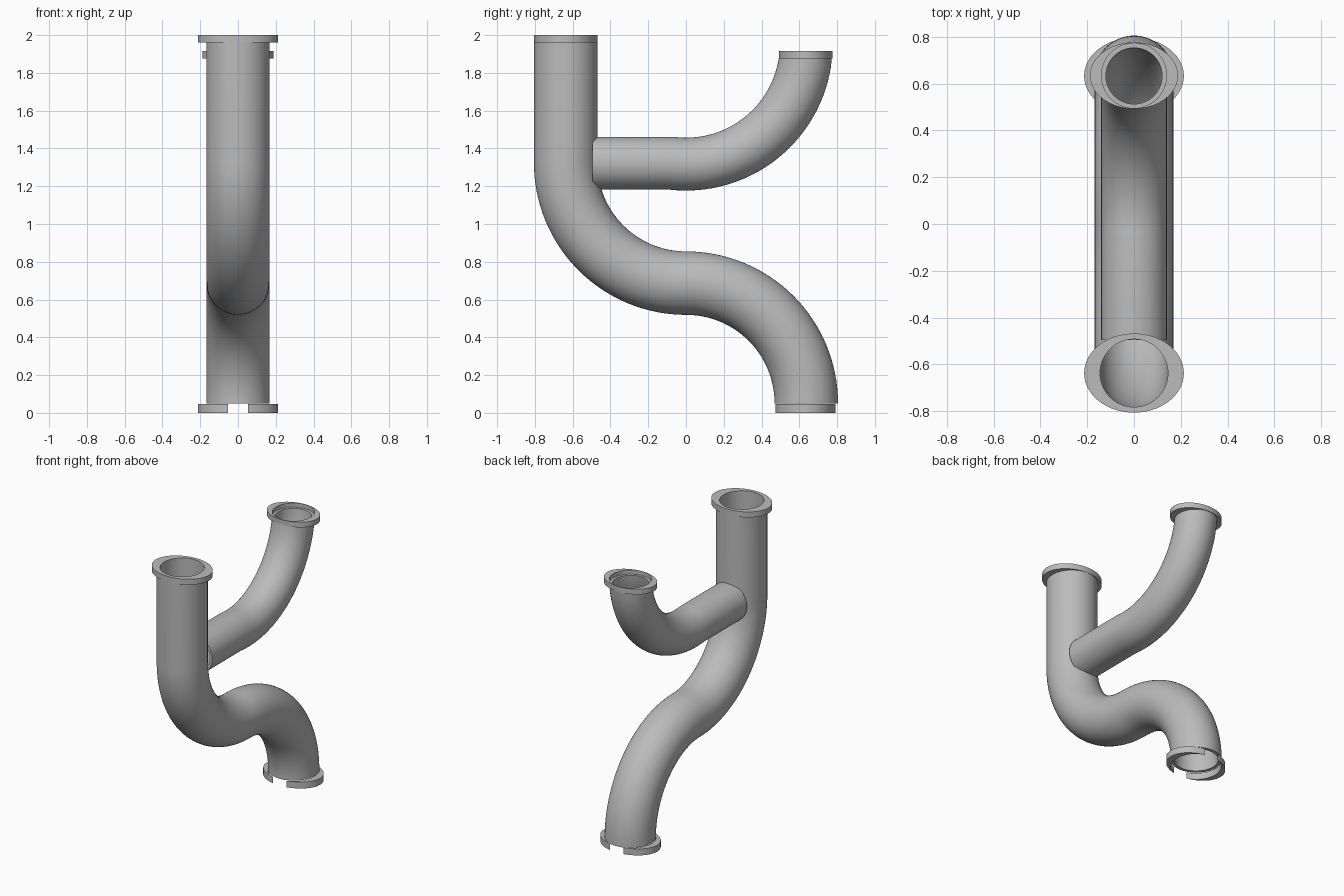
import bpy, bmesh
from math import sin, cos, pi, radians

cube = bpy.data.objects.get("Cube")
if cube:
    bpy.data.objects.remove(cube, do_unlink=True)

SIDES = 64
BEND = 0.637          # centreline radius of every bend

grey = bpy.data.materials.new("pipe grey")
grey.use_nodes = True
colour = (0.5, 0.5, 0.5, 1)
grey.diffuse_color = colour
grey.node_tree.nodes["Principled BSDF"].inputs["Base Color"].default_value = colour


def finish(name, bm):
    bmesh.ops.recalc_face_normals(bm, faces=bm.faces)
    mesh = bpy.data.meshes.new(name)
    bm.to_mesh(mesh)
    bm.free()
    mesh.materials.append(grey)
    obj = bpy.data.objects.new(name, mesh)
    bpy.context.collection.objects.link(obj)
    bpy.ops.object.select_all(action='DESELECT')
    obj.select_set(True)
    bpy.context.view_layer.objects.active = obj
    bpy.ops.object.shade_smooth_by_angle(angle=radians(35))
    return obj


def bridge(bm, rings):
    """Join closed rings in order, and the last back to the first."""
    for a, b in zip(rings, rings[1:] + rings[:1]):
        for i in range(SIDES):
            j = (i + 1) % SIDES
            bm.faces.new((a[i], a[j], b[j], b[i]))


def pipe(name, path, outer, inner):
    """Hollow pipe along (y, z, tilt) stations; tilt turns the ring about x."""
    bm = bmesh.new()
    rings = []
    for radius, stations in ((outer, path), (inner, path[::-1])):
        for y, z, tilt in stations:
            ring = []
            for i in range(SIDES):
                a = 2 * pi * i / SIDES
                s = radius * sin(a)
                ring.append(bm.verts.new((radius * cos(a), y + s * cos(tilt), z + s * sin(tilt))))
            rings.append(ring)
    bridge(bm, rings)
    return finish(name, bm)


def flange(name, y, bottom, top, half_x, half_y, hole):
    """Oval collar with a round hole."""
    bm = bmesh.new()
    rings = []
    for rx, ry, z in ((half_x, half_y, bottom), (half_x, half_y, top),
                      (hole, hole, top), (hole, hole, bottom)):
        rings.append([bm.verts.new((rx * cos(2 * pi * i / SIDES),
                                    y + ry * sin(2 * pi * i / SIDES), z))
                      for i in range(SIDES)])
    bridge(bm, rings)
    return finish(name, bm)


def arc(cy, cz, start, end, steps=32):
    """Bend stations; each ring lies along the radius from the bend centre."""
    angles = [radians(start + (end - start) * i / steps) for i in range(steps + 1)]
    return [(cy + BEND * cos(a), cz + BEND * sin(a), a) for a in angles]


# Main S-shaped pipe: straight riser, then two opposite quarter bends
upper = arc(0, 1.324, 180, 270)
lower = arc(0, 0.05, 90, 0)
# the second bend's rings are turned half round to match the first
lower = [(y, z, a + pi) for y, z, a in lower]
pipe("main_pipe", [(-BEND, 1.98, pi)] + upper + lower[1:], 0.168, 0.145)

# Branch pipe: short straight run, then a quarter bend ending level
bend = arc(0, 1.954, 263.3, 353.3)
bend[-1] = (bend[-1][0], 1.885, 2 * pi)
pipe("branch_pipe", [(-0.495, bend[0][1], 1.5 * pi)] + bend, 0.14, 0.12)

# Oval collars at the three open ends
flange("top_flange", -BEND, 1.96, 2.0, 0.213, 0.169, 0.145)
flange("branch_flange", 0.634, 1.877, 1.915, 0.188, 0.142, 0.139)


# Bottom collar: two crescents, open where the round bore breaks through the oval
def crescent(name, side):
    bm = bmesh.new()
    rx, ry, bore, gap = 0.213, 0.163, 0.167, 0.055
    count = 40
    rows = []
    for i in range(count + 1):
        # sweep from one open tip round to the other
        t = -1 + 2 * i / count
        tip = pi / 2 - gap / rx
        a = t * tip
        b = t * (pi / 2 - gap / bore)
        o = (side * rx * cos(a), 0.633 + ry * sin(a))
        n = (side * bore * cos(b), 0.633 + bore * sin(b))
        rows.append([bm.verts.new((x, y, z)) for (x, y), z in
                     ((o, 0), (o, 0.047), (n, 0.047), (n, 0))])
    for p, q in zip(rows, rows[1:]):
        for k in range(4):
            m = (k + 1) % 4
            bm.faces.new((p[k], p[m], q[m], q[k]))
    bm.faces.new(rows[0])
    bm.faces.new(rows[-1][::-1])
    return finish(name, bm)


crescent("bottom_flange_left", 1)
crescent("bottom_flange_right", -1)
